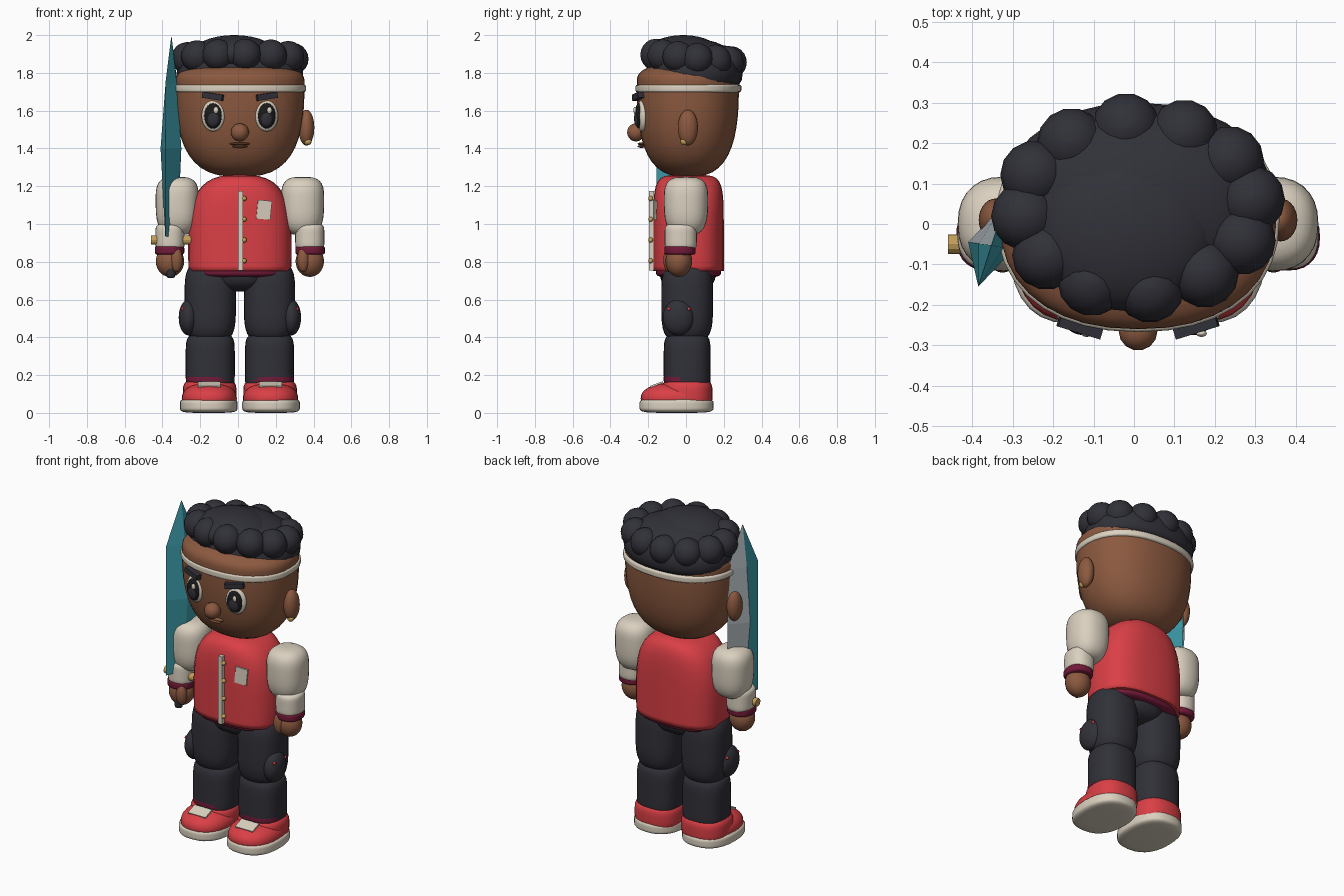
import bpy, bmesh, math
from mathutils import Matrix, Vector, Euler

cube = bpy.data.objects.get("Cube")
if cube:
    bpy.data.objects.remove(cube)

MIDDLE = 0.01        # mirror plane of the body
SIDES = ((1, "left"), (-1, "right"))


def material(name, *rgb):
    mat = bpy.data.materials.new(name)
    mat.use_nodes = True
    mat.diffuse_color = (*rgb, 1)
    mat.node_tree.nodes["Principled BSDF"].inputs["Base Color"].default_value = (*rgb, 1)
    return mat


RED = material("jacket red", 0.7, 0.05, 0.06)
SKIN = material("brown skin", 0.26, 0.1, 0.05)
BLACK = material("charcoal", 0.03, 0.03, 0.04)
PUPIL = material("eye black", 0.01, 0.01, 0.01)
CREAM = material("cream", 0.7, 0.63, 0.52)
MAROON = material("maroon", 0.17, 0.01, 0.04)
GOLD = material("gold", 0.55, 0.35, 0.1)
TEAL = material("blade teal", 0.05, 0.36, 0.44)
STEEL = material("blade steel", 0.4, 0.45, 0.47)


def finish(name, bm, *mats):
    bmesh.ops.recalc_face_normals(bm, faces=bm.faces)
    mesh = bpy.data.meshes.new(name)
    bm.to_mesh(mesh)
    bm.free()
    for mat in mats:
        mesh.materials.append(mat)
    ob = bpy.data.objects.new(name, mesh)
    bpy.context.collection.objects.link(ob)
    return ob


def bridge(bm, rings):
    """Join rings of vertices and cap both ends."""
    for lower, upper in zip(rings, rings[1:]):
        for i in range(len(lower)):
            bm.faces.new((lower[i - 1], lower[i], upper[i], upper[i - 1]))
    bm.faces.new(rings[0])
    bm.faces.new(rings[-1])


def squared(value, power):
    """Sine or cosine pushed towards a rounded square."""
    return math.copysign(abs(value) ** (2 / power), value)


def narrowing(height, power):
    """Relative width of a rounded profile at a relative height."""
    return (1 - abs(height) ** power) ** (1 / power)


def solid(name, mat, at, half, low, high, widest=None, plan=2, front=2, side=None,
          floor=0, turn=0, around=28, steps=16):
    """Rounded form with its own squareness in plan, front and side profile."""
    bm = bmesh.new()
    widest = widest or (low + high) / 2
    spin = Matrix.Rotation(turn, 3, 'Z')
    rings = []
    for k in range(steps + 1):
        t = math.sin((k / steps - 0.5) * math.pi * 0.96)
        z = max(floor, widest + t * (high - widest if t > 0 else widest - low))
        wide = half[0] * narrowing(t, front)
        deep = half[1] * narrowing(t, side or front)
        ring = []
        for i in range(around):
            a = math.tau * i / around
            point = Vector((wide * squared(math.cos(a), plan), deep * squared(math.sin(a), plan), z))
            ring.append(bm.verts.new(spin @ point + Vector((*at, 0))))
        rings.append(ring)
    bridge(bm, rings)
    ob = finish(name, bm, mat)
    ob.data.shade_smooth()
    return ob


def pair(name, mat, at, half, low, high, turn=0, **shape):
    """The same form on both sides of the body."""
    for s, label in SIDES:
        solid(label + "_" + name, mat, (MIDDLE + s * at[0], at[1]), half, low, high, turn=s * turn, **shape)


def ball(name, mat, centre, radius):
    x, y, z = centre
    return solid(name, mat, (x, y), (radius, radius), z - radius, z + radius, around=14, steps=10)


def box(name, mat, centre, size, tilt=(0, 0, 0)):
    bm = bmesh.new()
    bmesh.ops.create_cube(bm, size=1, matrix=Matrix.LocRotScale(Vector(centre), Euler(tilt), Vector(size)))
    return finish(name, bm, mat)


# Head, headband and hair
solid("head", SKIN, (MIDDLE, 0.01), (0.342, 0.27), low=1.25, high=1.85, widest=1.75,
      plan=2.25, front=2.8, around=36, steps=24)
solid("headband", CREAM, (MIDDLE, 0.013), (0.35, 0.28), low=1.69, high=1.745, plan=2.25, front=6, around=36)
solid("hair_cap", BLACK, (MIDDLE, 0.05), (0.335, 0.25), low=1.6, high=1.98, widest=1.8, floor=1.74, plan=2.2)
solid("hair_crown", BLACK, (-0.02, -0.015), (0.225, 0.2), low=1.8, high=2)
CURLS = 12
for i in range(CURLS):
    a = math.tau * (i + 0.2) / CURLS
    x, y = 0.28 * math.cos(a), 0.04 + 0.2 * math.sin(a)
    ball("hair_curl", BLACK, (MIDDLE + x, y, 1.88 - y / 10), radius=0.085)

# Face
ball("nose", SKIN, (MIDDLE, -0.265, 1.485), radius=0.048)
solid("upper_lip", SKIN, (MIDDLE, -0.236), (0.055, 0.02), low=1.417, high=1.432)
solid("lower_lip", SKIN, (MIDDLE, -0.236), (0.04, 0.02), low=1.403, high=1.418)
EYE = 0.142
pair("eye_white", CREAM, (EYE, -0.234), (0.062, 0.026), low=1.49, high=1.655, turn=0.2)
pair("pupil", PUPIL, (EYE, -0.247), (0.048, 0.024), low=1.505, high=1.64, turn=0.2)
pair("iris", BLACK, (EYE, -0.257), (0.034, 0.017), low=1.515, high=1.605, turn=0.2)
pair("ear", SKIN, (0.352, 0.01), (0.042, 0.053), low=1.415, high=1.605)
for s, label in SIDES:
    x = MIDDLE + s * EYE
    solid(label + "_eye_glint", CREAM, (x + 0.015, -0.271), (0.013, 0.008), low=1.585, high=1.62)
    box(label + "_brow", BLACK, (x, -0.25, 1.676), (0.11, 0.04, 0.032), tilt=(0, -s * 0.15, s * 0.3))
ball("earring", GOLD, (0.37, -0.01, 1.437), radius=0.02)

# Jacket
solid("jacket_body", RED, (MIDDLE, 0.013), (0.274, 0.187), low=0.5, high=1.26, widest=0.87,
      floor=0.75, plan=2.7, front=3, side=6, steps=24)
solid("jacket_hem", MAROON, (MIDDLE, 0.013), (0.25, 0.172), low=0.715, high=0.78, plan=2.6, front=4)
box("button_strip", CREAM, (0.014, -0.183, 0.965), (0.026, 0.026, 0.42))
for i in range(4):
    ball("jacket_button", GOLD, (0.033, -0.187, 0.805 + 0.11 * i), radius=0.013)
box("chest_patch", CREAM, (0.138, -0.165, 1.075), (0.075, 0.009, 0.1), tilt=(0, 0.1, 0.15))

# Arms
pair("sleeve", CREAM, (0.332, 0), (0.114, 0.117), low=0.94, high=1.25, widest=1.13, plan=2.3, front=3.2)
pair("forearm", CREAM, (0.37, -0.028), (0.077, 0.085), low=0.86, high=1, plan=2.3, front=6)
pair("cuff", MAROON, (0.372, -0.032), (0.078, 0.083), low=0.835, high=0.887, plan=2.3, front=5)
pair("hand", SKIN, (0.37, -0.038), (0.075, 0.07), low=0.72, high=0.885)
pair("thumb", SKIN, (0.335, -0.09), (0.032, 0.03), low=0.745, high=0.875)

# Trousers and pockets
solid("hips", BLACK, (MIDDLE, 0.01), (0.155, 0.15), low=0.643, high=0.9, plan=2.6, front=3)
pair("thigh", BLACK, (0.157, 0.006), (0.136, 0.137), low=0.375, high=0.8, widest=0.6, plan=2.4, front=4)
pair("shin", BLACK, (0.157, 0.006), (0.13, 0.124), low=0.1, high=0.42, plan=2.5, front=6)
pair("ankle_cuff", MAROON, (0.158, 0.002), (0.128, 0.12), low=0.16, high=0.198, plan=2.5, front=8)
pair("pocket", BLACK, (0.272, -0.04), (0.052, 0.083), low=0.41, high=0.6)
for y in (-0.09, 0.015):
    pair("pocket_stud", RED, (0.303, y), (0.009, 0.009), low=0.54, high=0.56, around=8, steps=6)

# Shoes
pair("sole", CREAM, (0.165, -0.05), (0.153, 0.196), low=0, high=0.078, plan=2.4, front=5)
pair("shoe_toe", RED, (0.162, -0.055), (0.146, 0.185), low=0.02, high=0.16, widest=0.075, plan=2.3, front=2.3)
pair("shoe_heel", RED, (0.16, 0.005), (0.142, 0.135), low=0.02, high=0.182, plan=2.4, front=4)
for s, label in SIDES:
    box(label + "_laces", CREAM, (MIDDLE + s * 0.162, -0.155, 0.151), (0.12, 0.07, 0.009), tilt=(0.35, 0, 0))

# Sword grip and guard in the right hand
solid("sword_grip", BLACK, (-0.355, -0.075), (0.024, 0.024), low=0.715, high=0.92, front=8)
bm = bmesh.new()
bmesh.ops.create_cone(bm, cap_ends=True, segments=12, radius1=0.024, radius2=0.024, depth=0.21,
                      matrix=Matrix.Translation((-0.355, -0.05, 0.915)) @ Matrix.Rotation(math.pi / 2, 4, 'Y'))
finish("sword_guard", bm, GOLD)

# Diamond-section blade, steel on the face turned out and back
front_edge, outer_ridge = Vector((-0.385, -0.155)), Vector((-0.41, -0.045))
back_edge, inner_ridge = Vector((-0.32, 0.05)), Vector((-0.3, -0.065))
core = (front_edge + back_edge) / 2
bm = bmesh.new()
rings = []
for z, edge, ridge in ((0.935, 1, 0.2), (1.4, 1, 1), (1.74, 1, 0.55), (1.99, 0.02, 0.02)):
    corners = ((front_edge, edge), (outer_ridge, ridge), (back_edge, edge), (inner_ridge, ridge))
    rings.append([bm.verts.new((*core.lerp(corner, reach), z)) for corner, reach in corners])
bridge(bm, rings)
bmesh.ops.recalc_face_normals(bm, faces=bm.faces)
for face in bm.faces:
    face.material_index = int(face.normal.x < 0 and face.normal.y > 0.1)
finish("sword_blade", bm, TEAL, STEEL)
